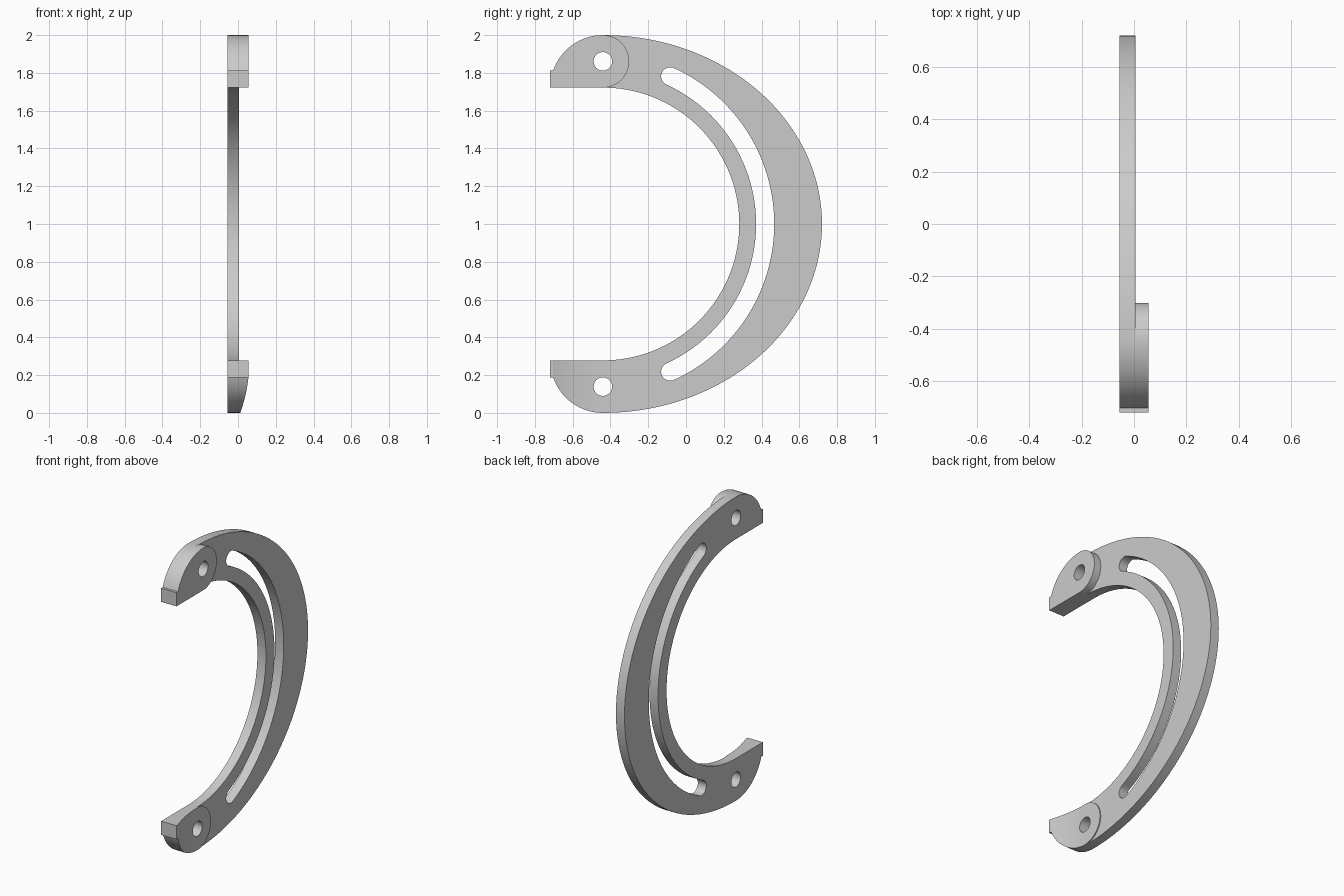
import bpy, bmesh, math
from mathutils import Matrix

if "Cube" in bpy.data.objects:
    bpy.data.objects.remove(bpy.data.objects["Cube"])

CY, CZ = -0.44, 1.0          # common centre of all arcs (y, z)
X0, X1, X2 = -0.056, 0.006, 0.056   # back, plate face, pad face
R_IN, R_END, R_PAD, R_HOLE = 0.722, 0.278, 0.139, 0.049
HOLE_Z = 1.861

grey = bpy.data.materials.new("light grey")
grey.diffuse_color = (0.6, 0.6, 0.6, 1)
grey.use_nodes = True
grey.node_tree.nodes["Principled BSDF"].inputs["Base Color"].default_value = grey.diffuse_color


def arc(cy, cz, ry, rz, a0, a1, n):
    """Points on an elliptical arc, angles in degrees."""
    return [(cy + ry * math.cos(math.radians(a0 + (a1 - a0) * i / n)),
             cz + rz * math.sin(math.radians(a0 + (a1 - a0) * i / n))) for i in range(n + 1)]


def finish(ob):
    bpy.ops.object.select_all(action='DESELECT')
    ob.select_set(True)
    bpy.context.view_layer.objects.active = ob
    if ob.type == 'CURVE':
        bpy.ops.object.convert(target='MESH')
        ob = bpy.context.object
    ob.data.materials.clear()
    ob.data.materials.append(grey)
    bpy.ops.object.shade_smooth_by_angle(angle=math.radians(30))


# Curved plate: outer ellipse, rounded ends with tabs, inner circle
tab_a = math.degrees(math.asin(0.09 / R_END))
top_end = arc(CY, CZ + R_IN, R_END, R_END, 90, 180 - tab_a, 16)
top_end += [(-0.72, CZ + R_IN + 0.09), (-0.72, CZ + R_IN)]
bottom_end = [(y, 2 - z) for y, z in reversed(top_end)]
outline = (arc(CY, CZ, 1.16, 1.0, -90, 90, 96)[:-1] + top_end
           + arc(CY, CZ, R_IN, R_IN, 90, -90, 72) + bottom_end[:-1])

# Curved slot with round ends
S, MID, HALF = 65.5, 0.859, 0.048
sy, sz = MID * math.cos(math.radians(S)), MID * math.sin(math.radians(S))
slot = (arc(CY, CZ, MID + HALF, MID + HALF, -S, S, 72)
        + arc(CY + sy, CZ + sz, HALF, HALF, S, S + 180, 12)[1:]
        + arc(CY, CZ, MID - HALF, MID - HALF, S, -S, 72)[1:]
        + arc(CY + sy, CZ - sz, HALF, HALF, 180 - S, 360 - S, 12)[1:-1])
holes = [arc(CY, z, R_HOLE, R_HOLE, 0, 360, 32)[:-1] for z in (HOLE_Z, 2 - HOLE_Z)]

cu = bpy.data.curves.new("curved_plate", 'CURVE')
cu.dimensions, cu.fill_mode = '2D', 'BOTH'
cu.extrude = (X1 - X0) / 2
for pts in [outline, slot] + holes:
    sp = cu.splines.new('POLY')
    sp.points.add(len(pts) - 1)
    for p, (y, z) in zip(sp.points, pts):
        p.co = (y, z, 0, 1)
    sp.use_cyclic_u = True
plate = bpy.data.objects.new("curved_plate", cu)
bpy.context.collection.objects.link(plate)
plate.rotation_euler = (math.pi / 2, 0, math.pi / 2)
plate.location.x = (X0 + X1) / 2
finish(plate)


def taper(y):
    """Face height of the lower pad, sweeping down from the tab."""
    t = min(1, max(0, (y + 0.705) / 0.24))
    return 0.013 + (X2 - 0.013) * (1 - t) ** 1.8


def pad(name, flip, height):
    # cross-sections along y: (y, inner z, outer z)
    secs = [(-0.72, 1.722, 1.812), (-0.703, 1.722, 1.812)]
    secs += [(y, 1.722, z) for y, z in reversed(arc(CY, 1.722, R_END, R_END, 90, 180 - tab_a, 24))]
    secs += [(y, 2 * HOLE_Z - z, z) for y, z in arc(CY, HOLE_Z, R_PAD, R_PAD, 90, 2, 20)[1:]]
    bm = bmesh.new()
    rings = []
    for y, a, b in secs:
        if flip:
            a, b = 2 - a, 2 - b
        h = height(y)
        rings.append([bm.verts.new(c) for c in ((X1, y, a), (X1, y, b), (h, y, b), (h, y, a))])
    for r, s in zip(rings, rings[1:]):
        for i in range(4):
            j = (i + 1) % 4
            bm.faces.new((r[i], r[j], s[j], s[i]))
    bm.faces.new(rings[0])
    bm.faces.new(rings[-1])
    bmesh.ops.remove_doubles(bm, verts=bm.verts, dist=1e-5)
    bmesh.ops.recalc_face_normals(bm, faces=bm.faces)
    me = bpy.data.meshes.new(name)
    bm.to_mesh(me)
    ob = bpy.data.objects.new(name, me)
    bpy.context.collection.objects.link(ob)

    # bolt hole cutter
    cm = bmesh.new()
    z = 2 - HOLE_Z if flip else HOLE_Z
    bmesh.ops.create_cone(cm, cap_ends=True, segments=32, radius1=R_HOLE, radius2=R_HOLE, depth=0.4,
                          matrix=Matrix.Translation((0, CY, z)) @ Matrix.Rotation(math.pi / 2, 4, 'Y'))
    cme = bpy.data.meshes.new(name + "_cutter")
    cm.to_mesh(cme)
    cutter = bpy.data.objects.new(name + "_cutter", cme)
    bpy.context.collection.objects.link(cutter)
    mod = ob.modifiers.new("hole", 'BOOLEAN')
    mod.object, mod.operation, mod.solver = cutter, 'DIFFERENCE', 'EXACT'
    bpy.context.view_layer.objects.active = ob
    bpy.ops.object.modifier_apply(modifier=mod.name)
    bpy.data.objects.remove(cutter)
    finish(ob)


# Raised end pads: flat on top, swept down at the bottom
pad("upper_pad", False, lambda y: X2)
pad("lower_pad", True, taper)
